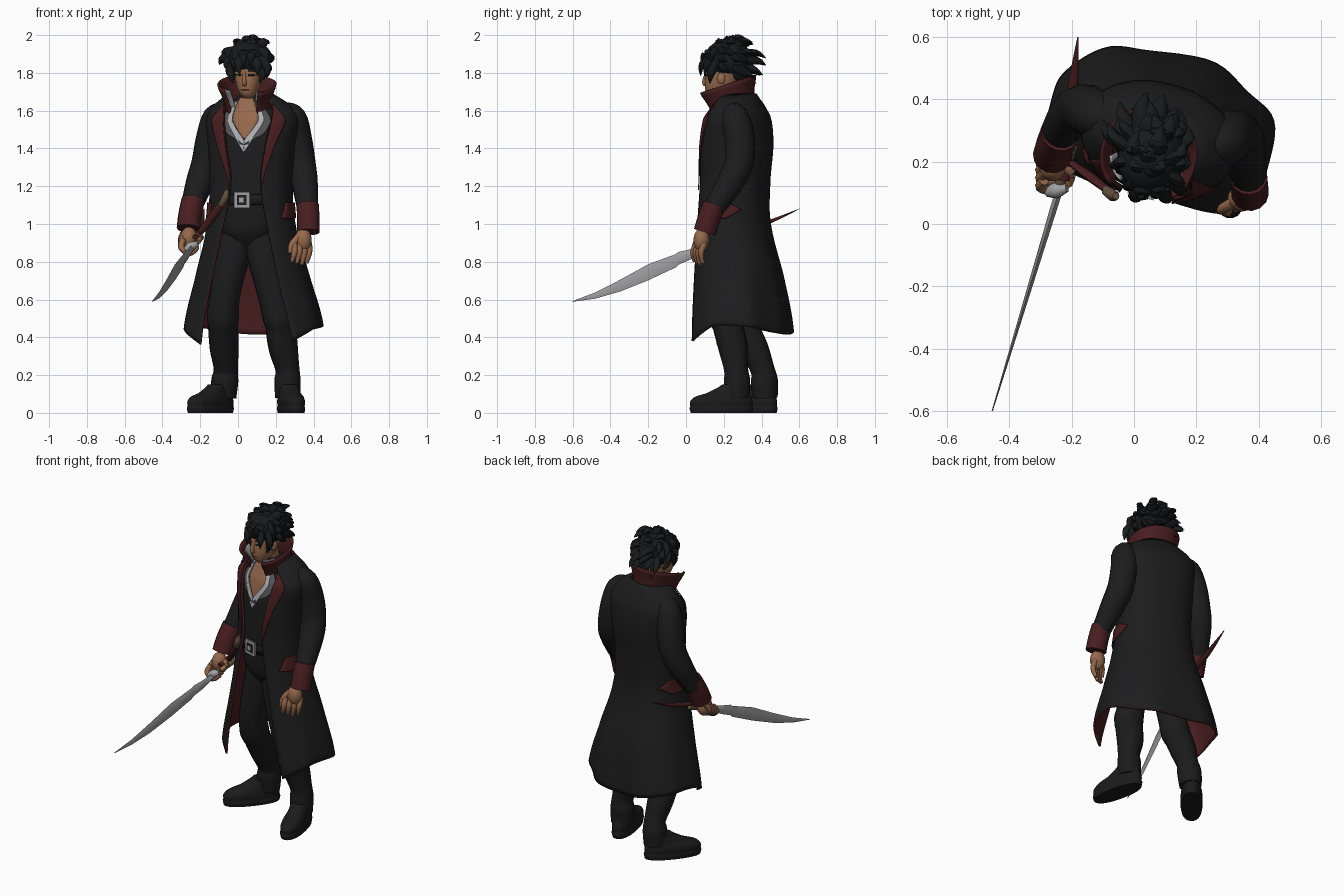
import bpy, bmesh, math, random
from mathutils import Vector, Matrix

random.seed(7)
if "Cube" in bpy.data.objects:
    bpy.data.objects.remove(bpy.data.objects["Cube"])


def material(name, r, g, b):
    m = bpy.data.materials.new(name)
    m.use_nodes = True
    m.diffuse_color = (r, g, b, 1)
    m.node_tree.nodes["Principled BSDF"].inputs["Base Color"].default_value = (r, g, b, 1)
    return m


COAT = material("charcoal coat", .012, .012, .013)
CLOTH = material("dark cloth", .012, .012, .013)
LEATHER = material("boot leather", .011, .011, .011)
HAIR = material("black hair", .009, .01, .011)
RED = material("deep red", .066, .013, .015)
SKIN = material("tan skin", .3, .14, .073)
STEEL = material("steel", .35, .35, .36)
SHIRT = material("pale shirt", .42, .43, .45)
GREY = material("grey trim", .09, .09, .09)
BROWN = material("worn brown", .13, .085, .055)
YAW = math.radians(-15)


def finish(name, bm, *mats):
    me = bpy.data.meshes.new(name)
    bm.to_mesh(me)
    bm.free()
    for m in mats:
        me.materials.append(m)
    me.shade_smooth()
    me.set_sharp_from_angle(angle=math.radians(50))
    ob = bpy.data.objects.new(name, me)
    bpy.context.collection.objects.link(ob)
    return ob


def skin_rings(name, rings, mats, closed=True):
    """Join rings of points into a surface, with caps when closed."""
    bm = bmesh.new()
    vs = [[bm.verts.new(p) for p in ring] for ring in rings]
    n = len(vs[0])
    for a, b in zip(vs, vs[1:]):
        for j in range(n if closed else n - 1):
            k = (j + 1) % n
            bm.faces.new((a[j], a[k], b[k], b[j]))
    if closed:
        bm.faces.new(vs[0][::-1])
        bm.faces.new(vs[-1])
        bmesh.ops.recalc_face_normals(bm, faces=bm.faces)
    return finish(name, bm, *mats)


def catmull(rows, i, f):
    a, b, c, d = (rows[min(max(i + k, 0), len(rows) - 1)] for k in (-1, 0, 1, 2))
    return [.5 * (2*q + (r - p)*f + (2*p - 5*q + 4*r - s)*f*f + (3*q - p - 3*r + s)*f**3)
            for p, q, r, s in zip(a, b, c, d)]


def at_height(rows, z):
    i = max(k for k in range(len(rows) - 1) if k == 0 or rows[k][0] <= z)
    return catmull(rows, i, (z - rows[i][0]) / (rows[i + 1][0] - rows[i][0]))


def surf(rows, z, deg, off=0, yaw=YAW, tilt=0):
    """Point on a stack of rounded ovals; 0 degrees is the front, 90 the left."""
    _, cx, cy, rx, ry = at_height(rows, z)[:5]
    s, c = math.sin(math.radians(deg)), math.cos(math.radians(deg))
    s, c = (math.copysign(abs(v) ** .88, v) for v in (s, c))
    p = Matrix.Rotation(yaw, 3, 'Z') @ Vector(((rx + off) * s, -(ry + off) * c, 0))
    return Vector((cx + p.x, cy + p.y, z + tilt * p.y))


def spread(a, b, n):
    return [a + (b - a) * i / (n - 1) for i in range(n)]


def body(name, rows, mat, yaw=YAW, n=28, steps=24):
    zs = spread(rows[0][0], rows[-1][0], steps)
    return skin_rings(name, [[surf(rows, z, 360*j/n, 0, yaw) for j in range(n)] for z in zs], [mat])


def patch(name, rows, mats, z0, z1, lo, hi, off=0, n=8, steps=14, thick=.005, tilt=0, shape=None):
    rings = []
    for z in spread(z0, z1, steps):
        ring = [surf(rows, z, d, off, YAW, tilt) for d in spread(lo(z), hi(z), n)]
        if shape:
            ring = [shape(p, z, d) for p, d in zip(ring, spread(lo(z), hi(z), n))]
        rings.append(ring)
    ob = skin_rings(name, rings, mats, False)
    mod = ob.modifiers.new("thickness", 'SOLIDIFY')
    mod.thickness, mod.offset = thick, -1
    mod.material_offset = mod.material_offset_rim = len(mats) - 1
    return ob


def tube(name, pts, mat, n=14, sub=4, flat=1):
    """Smooth limb through (x, y, z, radius) points."""
    path = [catmull(pts, i, k / sub) for i in range(len(pts) - 1) for k in range(sub)] + [list(pts[-1])]
    rings = []
    for i, p in enumerate(path):
        c = Vector(p[:3])
        t = Vector(path[min(i + 1, len(path) - 1)][:3]) - Vector(path[max(i - 1, 0)][:3])
        u = t.cross(Vector((.1, .97, .2)) if abs(t.normalized().y) < .85 else Vector((0, 0, 1))).normalized()
        v = t.normalized().cross(u)
        rings.append([c + max(p[3], .001) * (math.cos(a) * u + math.sin(a) * v * flat)
                      for a in spread(0, 2 * math.pi, n + 1)[:-1]])
    return skin_rings(name, rings, [mat])


def blob(name, loc, size, mat, rot=0):
    bm = bmesh.new()
    bmesh.ops.create_uvsphere(bm, u_segments=20, v_segments=14, radius=1)
    bm.transform(Matrix.Translation(loc) @ Matrix.Rotation(rot, 4, 'Z') @ Matrix.Diagonal((*size, 1)))
    return finish(name, bm, mat)


# Long coat, open at the front, with red lining: z, centre, radii, opening angles
coat = [(.42, .083, .293, .37, .262, -39, 45), (.7, .077, .278, .305, .235, -35, 39),
        (1.0, .07, .253, .235, .19, -25, 31), (1.22, .07, .26, .22, .18, -15, 23),
        (1.42, .075, .27, .235, .185, -22, 27), (1.56, .08, .275, .25, .165, -26, 31),
        (1.64, .075, .28, .2, .12, -34, 38), (1.69, .065, .27, .12, .1, -48, 45)]
right_edge = lambda z: at_height(coat, z)[5]
left_edge = lambda z: at_height(coat, z)[6]


def hem(p, z, deg):
    c = math.cos(math.radians(deg))
    k = max(0, (.9 - z) / .48)
    p.z += k * (.045 - (.17 if c > 0 else .05) * c * c)
    p.xy += k * .008 * math.sin(math.radians(deg * 7)) * Vector((1, 1))
    return p


patch("long_coat", coat, [COAT, RED], .42, 1.69, left_edge, lambda z: 360 + right_edge(z),
      n=56, steps=44, thick=.012, shape=hem)

# Lapels, tapering pocket flaps and standing collar
lap = lambda z: 21 * max(0, min((z - 1.18) / .36, (1.64 - z) / .08, 1))
patch("right_lapel", coat, [RED], 1.18, 1.64, lambda z: right_edge(z) - lap(z), right_edge, .008, steps=24)
patch("left_lapel", coat, [RED], 1.18, 1.64, left_edge, lambda z: left_edge(z) + lap(z), .008, steps=24)
point = lambda z: 118 - 550 * abs(z - 1.075)
patch("left_pocket_flap", coat, [RED], 1.03, 1.115, lambda z: 55 + 150 * (z - 1.03), point, .01, thick=.009)
patch("right_pocket_flap", coat, [RED], 1.03, 1.115, lambda z: -point(z) - 6, lambda z: -55, .01, thick=.009)
collar = [(1.6, .055, .25, .12, .11), (1.67, .05, .235, .13, .125), (1.74, .047, .22, .155, .15)]
patch("coat_collar", collar, [RED], 1.6, 1.74, lambda z: 36, lambda z: 324, n=32, steps=8,
      thick=.01, tilt=.32)

# Waistcoat, open shirt and bare chest
torso = [(.85, .06, .25, .06, .06), (.95, .06, .25, .15, .13), (1.1, .065, .255, .185, .155),
         (1.4, .075, .265, .2, .165), (1.55, .075, .27, .19, .14), (1.64, .065, .26, .1, .09),
         (1.68, .06, .25, .06, .06)]
body("waistcoat", torso, CLOTH)
vee = lambda z: max(0, min(190 * (z - 1.45), 18 + 80 * (z - 1.545)))
patch("chest", torso, [SKIN], 1.45, 1.67, lambda z: -vee(z), vee, .004)
for side, s in (("left", 1), ("right", -1)):
    for part, mat, a, b, off, low in (("shirt_edge", SHIRT, 0, 9, .009, 1.38),
                                      ("shirt_trim", GREY, 8, 22, .007, 1.42)):
        f, g = (lambda z: s * (vee(z) + a)), (lambda z: s * (vee(z) + b * min(1, (z - low) / .06)))
        patch(side + "_" + part, torso, [mat], low, 1.65, f if s > 0 else g, g if s > 0 else f, off)
    lo, hi = (36, 75) if s > 0 else (-75, -30)
    patch(side + "_shirt_collar", collar, [SHIRT], 1.6, 1.72, lambda z: lo, lambda z: hi, -.025, tilt=.2)

# Belt and square buckle
patch("belt", torso, [LEATHER], 1.1, 1.155, lambda z: -90, lambda z: 90, .008, n=24, steps=3)
for name, size, depth, mat in (("buckle_frame", .086, .012, STEEL), ("buckle_inside", .052, .016, LEATHER),
                               ("buckle_stud", .028, .02, STEEL)):
    bm = bmesh.new()
    bmesh.ops.create_cube(bm, size=1)
    bm.transform(Matrix.Translation(surf(torso, 1.127, 0, .012)) @ Matrix.Rotation(YAW, 4, 'Z')
                 @ Matrix.Diagonal((size, depth, size, 1)))
    finish(name, bm, mat)

# Red sash with a brown handle on the right hip
tube("hip_sash", [(-.2, .195, .955, .016), (-.135, .148, 1.04, .022), (-.075, .1, 1.12, .015)], RED, 10, flat=.6)
tube("hip_handle", [(-.09, .108, 1.1, .016), (-.068, .092, 1.14, .019), (-.058, .09, 1.18, .011)], BROWN, 10)

# Trousers and boots
tube("right_trouser", [(.01, .26, 1.0, .1), (-.035, .25, .8, .09), (-.07, .25, .62, .08),
                       (-.08, .28, .5, .086), (-.08, .3, .43, .07)], CLOTH)
tube("left_trouser", [(.11, .24, 1.0, .1), (.145, .21, .8, .09), (.185, .2, .62, .08),
                      (.217, .21, .5, .086), (.228, .23, .43, .07)], CLOTH)
tube("right_boot_shaft", [(-.08, .295, .47, .08), (-.073, .36, .34, .077), (-.065, .405, .23, .064),
                          (-.07, .415, .17, .072), (-.075, .42, .08, .066)], LEATHER)
tube("left_boot_shaft", [(.224, .22, .47, .082), (.24, .25, .34, .078), (.262, .265, .23, .064),
                         (.262, .27, .17, .07), (.262, .27, .08, .066)], LEATHER)
for side, x, y, turn in (("left", .281, .187, 12), ("right", -.146, .345, -40)):
    yaw = math.radians(turn)
    back = Matrix.Rotation(yaw, 3, 'Z') @ Vector((0, 1, 0))
    rows = [(z, x + back.x * d, y + back.y * d, rx, ry) for z, d, rx, ry in
            ((0, 0, .061, .166), (.025, 0, .065, .172), (.033, 0, .062, .168), (.06, 0, .064, .168),
             (.085, .01, .06, .152), (.105, .04, .054, .115), (.15, .08, .052, .075))]
    body(side + "_boot_foot", rows, LEATHER, yaw)

# Sleeves and turned-back cuffs
tube("right_sleeve", [(-.06, .33, 1.61, .04), (-.11, .345, 1.565, .075), (-.143, .365, 1.45, .08),
                      (-.17, .37, 1.32, .077), (-.203, .345, 1.22, .073), (-.25, .28, 1.08, .056)], COAT)
tube("left_sleeve", [(.23, .255, 1.61, .04), (.285, .26, 1.565, .075), (.312, .285, 1.45, .08),
                     (.335, .28, 1.32, .077), (.353, .235, 1.22, .071), (.37, .14, 1.07, .055)], COAT)
tube("right_cuff", [(-.238, .29, 1.125, .062), (-.254, .252, 1.05, .062), (-.263, .22, .975, .062)], RED)
tube("left_cuff", [(.369, .15, 1.1, .06), (.372, .122, 1.03, .06), (.372, .1, .957, .061)], RED)

# Hands: the right one grips, the left one hangs
blob("left_palm", (.345, .082, .915), (.045, .042, .062), SKIN)
blob("right_palm", (-.26, .185, .925), (.045, .048, .06), SKIN)
for i in range(4):
    x, y = .385 - .026 * i, .1 - .014 * i
    tube("left_finger", [(x - .01, y, .9, .017), (x - .008, y - .02, .85, .016),
                         (x - .022, y - .012, .785 + .008 * abs(i - 1), .01)], SKIN, 8)
    y, z = .13 + .025 * i, .885 + .012 * i
    tube("right_finger", [(-.29, y + .01, z + .03, .017), (-.3, y - .012, z - .01, .017),
                          (-.255, y - .02, z - .038, .017), (-.215, y - .005, z - .01, .013)], SKIN, 8)
tube("left_thumb", [(.32, .07, .93, .02), (.285, .05, .89, .017), (.275, .04, .845, .01)], SKIN, 8)
tube("right_thumb", [(-.24, .19, .94, .022), (-.205, .165, .925, .018), (-.21, .125, .905, .012)], SKIN, 8)

# Curved sword: y, upper edge, lower edge
blade = []
for y, top, low in ((.1, .89, .855), (.02, .865, .81), (-.04, .852, .785), (-.055, .84, .77),
                    (-.2, .787, .702), (-.35, .704, .642), (-.48, .638, .605), (-.6, .592, .588)):
    x, mid, w = -.455 + (y + .6) * .303, (top + low) / 2, .002 + .015 * (y + .6)
    blade.append([(x, y, top), (x + w, y, mid), (x, y, low), (x - w, y, mid)])
skin_rings("sword_blade", blade, [STEEL])
tube("sword_grip", [(-.245, .1, .872, .016), (-.225, .17, .9, .018), (-.2, .25, .93, .02)], BROWN)
tube("sword_guard", [(-.28, .1, .86, .013), (-.25, .108, .88, .025), (-.215, .115, .895, .013)], STEEL)
tube("scabbard", [(-.225, .14, .93, .018), (-.21, .3, .965, .02), (-.195, .45, 1.015, .016),
                  (-.18, .6, 1.08, .002)], RED, flat=.6)

# Head, neck and face
tube("neck", [(.062, .265, 1.58, .065), (.06, .245, 1.66, .055), (.055, .23, 1.76, .055)], SKIN)
head = [(1.665, .053, .15, .018, .02), (1.685, .054, .16, .04, .05), (1.725, .056, .18, .06, .08),
        (1.775, .058, .195, .07, .093), (1.84, .058, .215, .078, .1), (1.92, .058, .225, .06, .08)]
body("head", head, SKIN)
tube("nose", [surf(head, z, 0, o)[:] + (r,) for z, o, r in
              ((1.805, -.006, .008), (1.77, .006, .01), (1.745, .004, .013), (1.737, -.006, .01))], SKIN, 10)
for side, s in (("left", 1), ("right", -1)):
    a, b = sorted((13 * s, 42 * s))
    patch(side + "_eye", head, [LEATHER], 1.785, 1.794, lambda z: a, lambda z: b, .003, steps=3)
    patch(side + "_eyebrow", head, [HAIR], 1.808, 1.822, lambda z: a, lambda z: b, .005, steps=3)
    blob(side + "_ear", surf(head, 1.77, 95 * s), (.012, .022, .03), SKIN, YAW)
    tube(side + "_side_lock", [surf(head, z, 68 * s, o)[:] + (r,) for z, o, r in
                               ((1.86, .01, .03), (1.8, .02, .022), (1.745, .014, .002))], HAIR, 8)
patch("mouth", head, [RED], 1.707, 1.711, lambda z: -20, lambda z: 20, .002, steps=3)

# Tousled hair: a cap with tapering locks, swept back with a hanging fringe
crown = Vector((.056, .222, 1.87))
blob("hair_cap", crown, (.108, .128, .108), HAIR, YAW)
for el, count in ((-48, 11), (-22, 12), (6, 13), (30, 13), (55, 8), (80, 4)):
    for k in range(count):
        az = (k + random.uniform(-.4, .4)) * 360 / count
        front = min(az % 360, -az % 360)
        if el < 0 and front < 68 - el * .4:
            continue
        e, a = math.radians(el + random.uniform(-6, 6)), math.radians(az)
        d = Matrix.Rotation(YAW, 3, 'Z') @ Vector((math.cos(e) * math.sin(a), -math.cos(e) * math.cos(a), math.sin(e)))
        root = crown + Vector((d.x * .09, d.y * .108, d.z * .09))
        size = random.uniform(.65, 1.3)
        fringe = el < 45 and front < 75
        sweep = Vector((random.uniform(-.02, .02), -.016, -.085)) if fringe else \
            Vector((random.uniform(-.03, .03), .065, -.04 if el < 50 else -.015))
        mid = root + (d * .03 + sweep * .4) * size
        tip = root + (d * (.026 if fringe else .034) + sweep) * size
        tube("hair_lock", [(*(root - d * .02), .036), (*mid, .025), (*tip, .002)], HAIR, 8, 4, .7)
